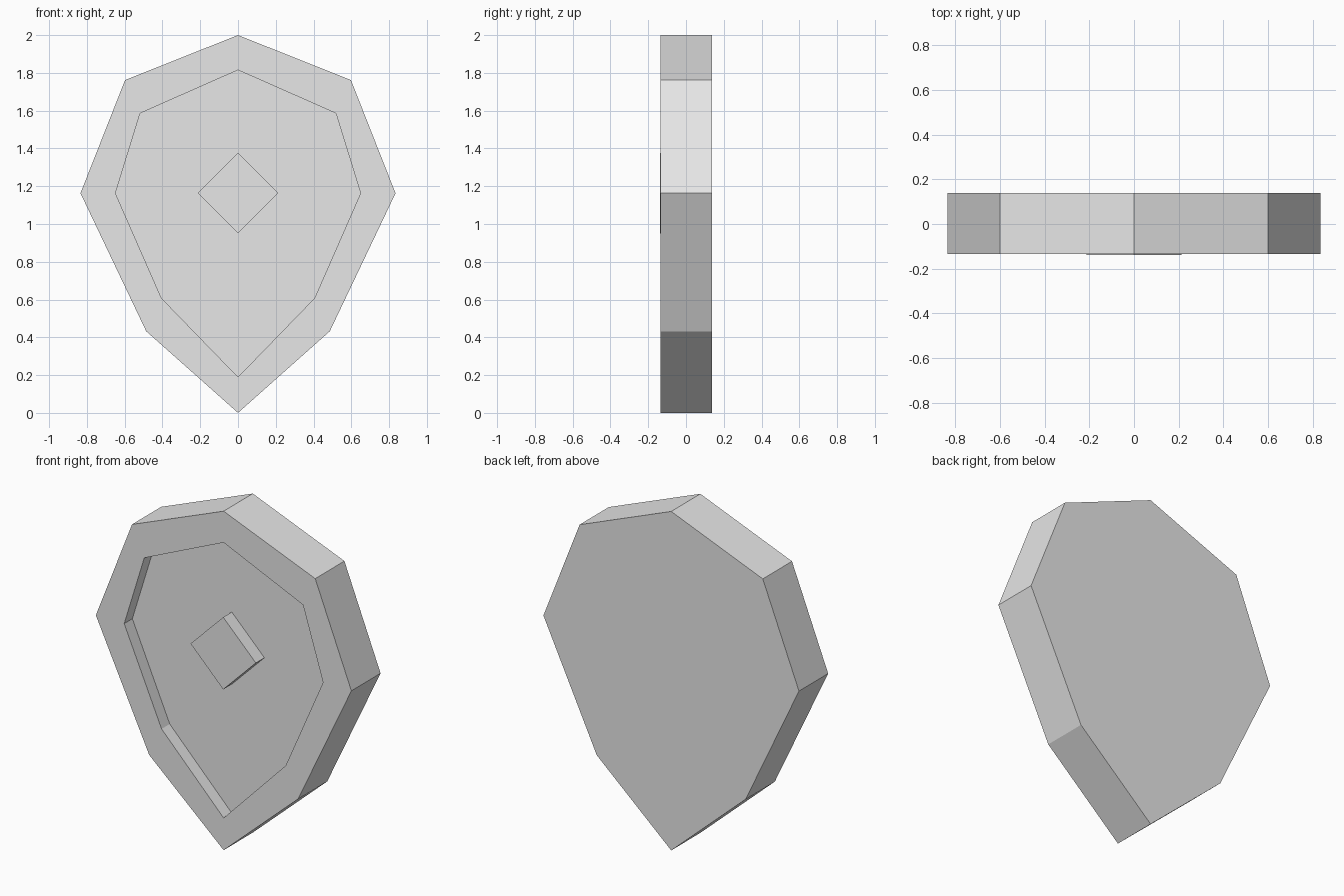
import bpy
import bmesh

cube = bpy.data.objects.get("Cube")
if cube:
    bpy.data.objects.remove(cube, do_unlink=True)

grey = bpy.data.materials.new("plain_grey")
grey.use_nodes = True
colour = (0.8, 0.8, 0.8, 1)
grey.diffuse_color = colour
grey.node_tree.nodes["Principled BSDF"].inputs["Base Color"].default_value = colour


def mirrored(half):
    """Complete a right-hand profile (top to bottom) across x = 0."""
    return half + [(-x, z) for x, z in reversed(half[1:-1])]


def stacked_solid(name, sections):
    """Join matching outlines placed along y and cap both ends."""
    bm = bmesh.new()
    rings = [[bm.verts.new((x, y, z)) for x, z in outline] for outline, y in sections]
    for a, b in zip(rings, rings[1:]):
        for i in range(len(a)):
            j = (i + 1) % len(a)
            bm.faces.new((a[i], a[j], b[j], b[i]))
    bm.faces.new(rings[0])
    bm.faces.new(rings[-1])
    bmesh.ops.recalc_face_normals(bm, faces=bm.faces)
    mesh = bpy.data.meshes.new(name)
    bm.to_mesh(mesh)
    bm.free()
    mesh.materials.append(grey)
    obj = bpy.data.objects.new(name, mesh)
    bpy.context.collection.objects.link(obj)
    return obj


BACK, RIM, FLOOR, BOSS = 0.138, -0.134, -0.058, -0.138
MID, R = 1.163, 0.213

# Shield body: back plate, raised rim and recessed front panel
outer = mirrored([(0, 2), (0.598, 1.762), (0.834, MID), (0.486, 0.432), (0, 0)])
inner = mirrored([(0, 1.815), (0.518, 1.586), (0.649, MID), (0.405, 0.607), (0, 0.19)])
stacked_solid("shield_body", [(outer, BACK), (outer, RIM), (inner, RIM), (inner, FLOOR)])

# Diamond boss standing on the recessed panel
diamond = mirrored([(0, MID + R), (R, MID), (0, MID - R)])
stacked_solid("centre_boss", [(diamond, FLOOR), (diamond, BOSS)])
